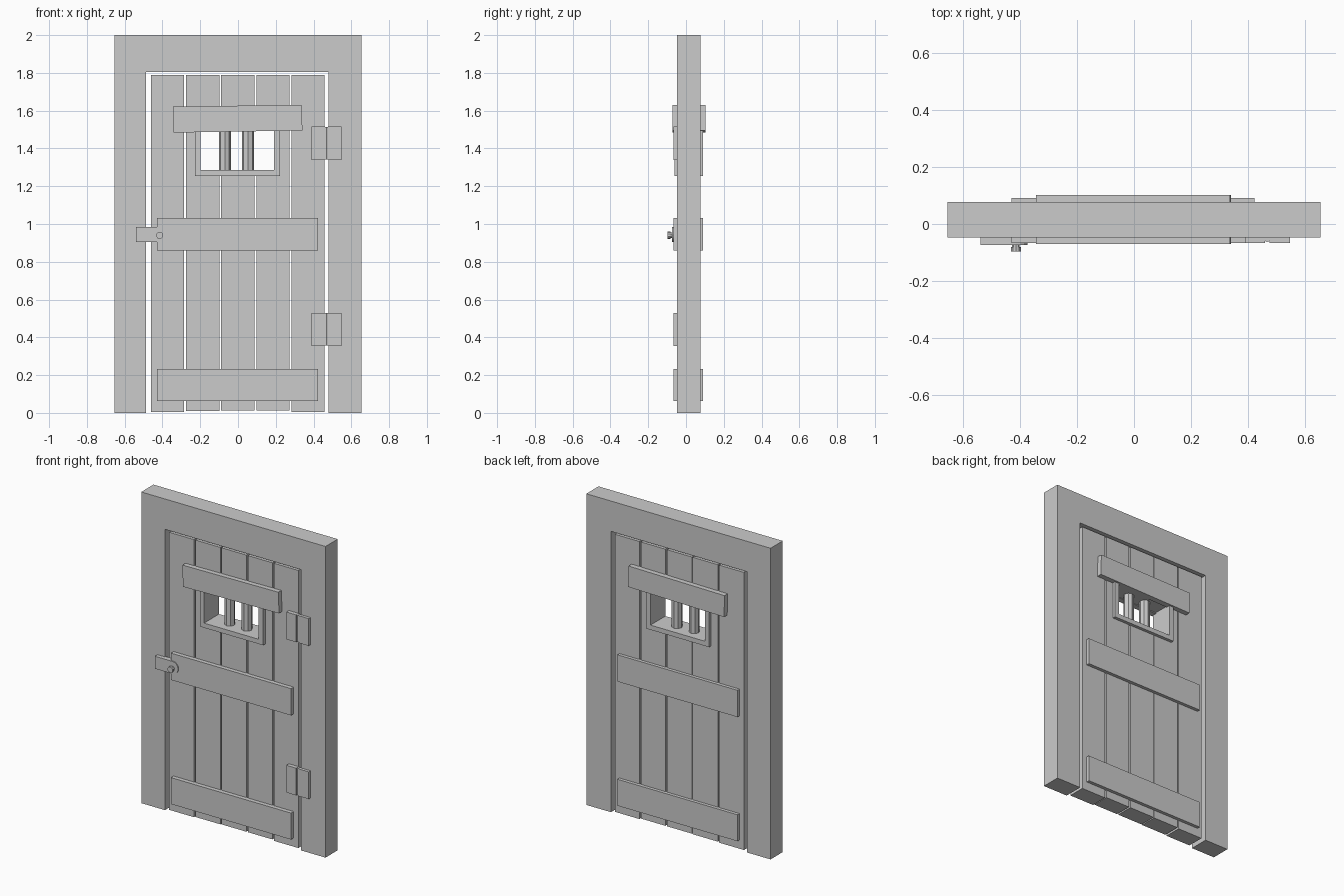
import bpy, bmesh, math

if "Cube" in bpy.data.objects:
    bpy.data.objects.remove(bpy.data.objects["Cube"])

grey = bpy.data.materials.new("plain grey")
grey.diffuse_color = (0.6, 0.6, 0.6, 1)
grey.use_nodes = True
grey.node_tree.nodes["Principled BSDF"].inputs["Base Color"].default_value = grey.diffuse_color


def prism(name, pts, y0, y1):
    """Extrude an outline of (x, z) points from y0 to y1."""
    bm = bmesh.new()
    face = bm.faces.new([bm.verts.new((x, y0, z)) for x, z in pts])
    ext = bmesh.ops.extrude_face_region(bm, geom=[face])
    verts = [v for v in ext["geom"] if isinstance(v, bmesh.types.BMVert)]
    bmesh.ops.translate(bm, verts=verts, vec=(0, y1 - y0, 0))
    bmesh.ops.recalc_face_normals(bm, faces=bm.faces)
    mesh = bpy.data.meshes.new(name)
    bm.to_mesh(mesh)
    bm.free()
    mesh.materials.append(grey)
    ob = bpy.data.objects.new(name, mesh)
    bpy.context.collection.objects.link(ob)
    return ob


def box(name, x0, x1, y0, y1, z0, z1):
    return prism(name, [(x0, z0), (x1, z0), (x1, z1), (x0, z1)], y0, y1)


def rod(name, loc, r, length, sides, along_y=False):
    bpy.ops.mesh.primitive_cylinder_add(
        vertices=sides, radius=r, depth=length, location=loc,
        rotation=(math.pi / 2 if along_y else 0, 0, 0))
    ob = bpy.context.object
    ob.name = name
    ob.data.materials.append(grey)
    return ob


def cut(ob, cutter):
    mod = ob.modifiers.new("opening", 'BOOLEAN')
    mod.operation = 'DIFFERENCE'
    mod.solver = 'EXACT'
    mod.object = cutter


# Door surround: two jambs and a lintel in one outline
prism("door_surround", [(-0.655, 0), (-0.487, 0), (-0.487, 1.805), (0.48, 1.805),
                        (0.48, 0), (0.655, 0), (0.655, 2), (-0.655, 2)], -0.047, 0.077)

# Helpers that cut the window through the planks and the window frame
plank_cutter = box("plank_cutter", -0.215, 0.208, -0.3, 0.3, 1.27, 1.51)
window_cutter = box("window_cutter", -0.198, 0.19, -0.3, 0.3, 1.285, 1.493)
for c in (plank_cutter, window_cutter):
    c.hide_render = True
    c.hide_viewport = False
    c.display_type = 'WIRE'

# Planks with narrow gaps
planks = [(-0.461, -0.285, 0.006), (-0.275, -0.097, 0.01), (-0.091, 0.087, 0.012),
          (0.098, 0.272, 0.012), (0.283, 0.457, 0.006)]
for i, (x0, x1, z0) in enumerate(planks):
    plank = box(f"plank_{i + 1}", x0, x1, -0.04, 0.07, z0, 1.79)
    if 0 < i < 4:
        cut(plank, plank_cutter)

# Window frame and bars
window = box("window_frame", -0.228, 0.222, -0.062, 0.09, 1.255, 1.525)
cut(window, window_cutter)
for i, x in enumerate((-0.069, 0.053)):
    rod(f"window_bar_{i + 1}", (x, 0.015, 1.39), 0.032, 0.23, 8)

# Cross battens on both faces, the top one slightly crooked
for side, y0, y1, yt0, yt1 in (("front", -0.067, -0.035, -0.071, -0.035),
                               ("back", 0.065, 0.091, 0.065, 0.102)):
    box(f"{side}_bottom_batten", -0.43, 0.424, y0, y1, 0.062, 0.232)
    box(f"{side}_middle_batten", -0.43, 0.424, y0, y1, 0.86, 1.032)
    prism(f"{side}_top_batten", [(-0.342, 1.484), (0.341, 1.495), (0.337, 1.63),
                                 (-0.345, 1.622)], yt0, yt1)

# Hinges: two leaves and a pin
for name, z0 in (("lower", 0.355), ("upper", 1.34)):
    z1 = z0 + 0.175
    box(f"{name}_hinge_door_leaf", 0.39, 0.46, -0.066, -0.035, z0, z1)
    box(f"{name}_hinge_jamb_leaf", 0.477, 0.549, -0.066, -0.035, z0, z1)
    rod(f"{name}_hinge_pin", (0.468, -0.052, (z0 + z1) / 2), 0.011, 0.172, 8)

# Latch plate with a rounded end, and its knob
arc = [(-0.415 + 0.04 * math.cos(a), 0.945 + 0.04 * math.sin(a))
       for a in (math.radians(-90 + 22.5 * k) for k in range(9))]
prism("latch_plate", [(-0.54, 0.905)] + arc + [(-0.54, 0.985)], -0.073, -0.04)
rod("latch_knob_stem", (-0.415, -0.08, 0.94), 0.014, 0.02, 10, True)
rod("latch_knob", (-0.415, -0.089, 0.94), 0.019, 0.016, 10, True)
